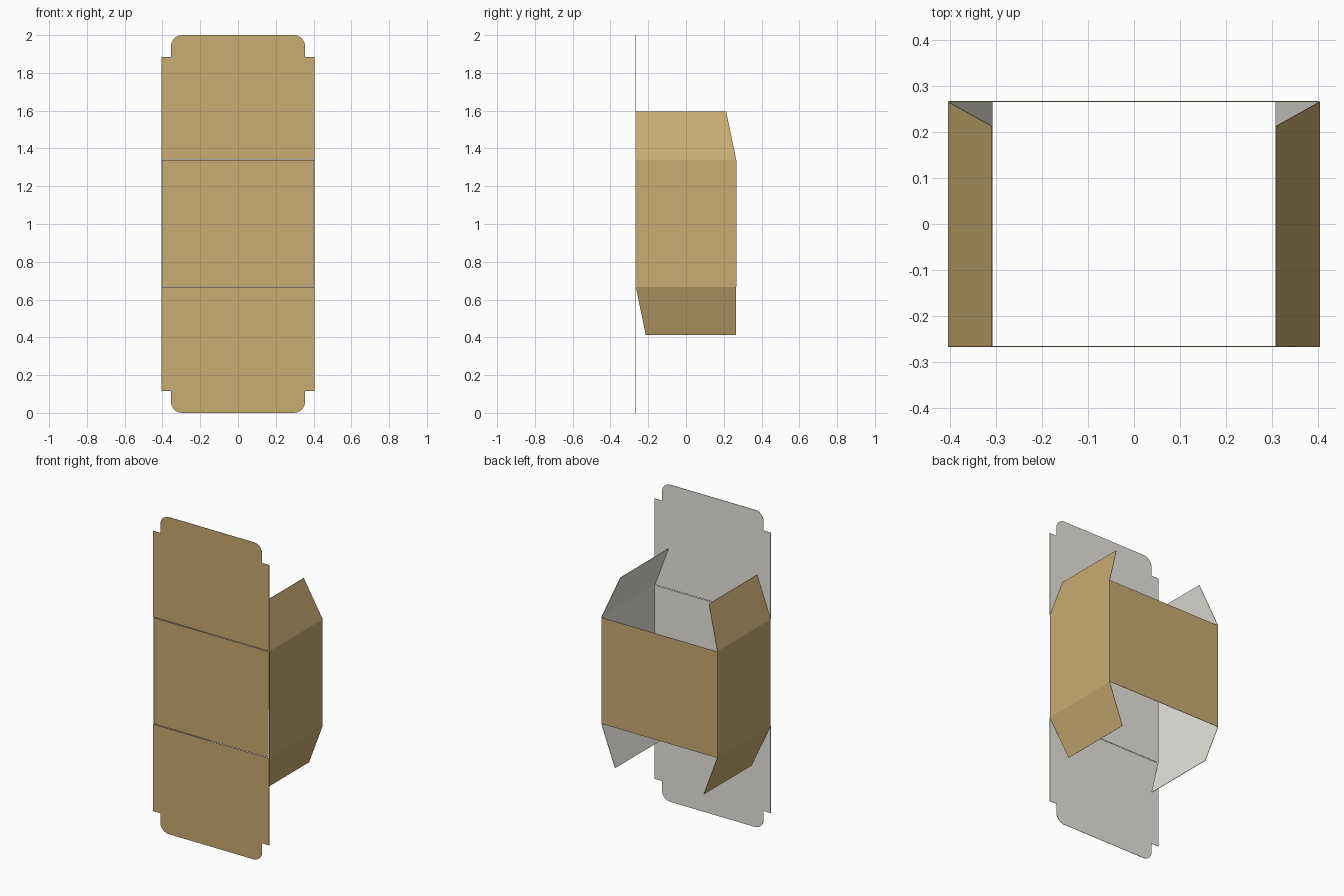
import bpy, bmesh, math
from mathutils import Vector

if "Cube" in bpy.data.objects:
    bpy.data.objects.remove(bpy.data.objects["Cube"])

W, D = 0.405, 0.268          # half width and half depth
Z0, Z1 = 0.667, 1.34         # wall bottom and top folds
T = 0.002                    # card thickness
GAP = 0.0015                 # half of the fold crease


def material(name, rgb):
    m = bpy.data.materials.new(name)
    m.diffuse_color = (*rgb, 1)
    m.use_nodes = True
    m.node_tree.nodes["Principled BSDF"].inputs["Base Color"].default_value = m.diffuse_color
    return m


card = material("tan_card", (0.584, 0.414, 0.168))
lining = material("pale_lining", (0.80, 0.79, 0.74))


def panel(name, points, outward):
    """Thin card panel: points lie on the outside, inner face gets the lining."""
    n = Vector(outward).normalized()
    bm = bmesh.new()
    outer = [bm.verts.new(p) for p in points]
    inner = [bm.verts.new(Vector(p) - n * T) for p in points]
    bm.faces.new(outer)
    bm.faces.new(inner[::-1])
    for i in range(len(points)):
        j = (i + 1) % len(points)
        bm.faces.new((outer[i], inner[i], inner[j], outer[j]))
    bmesh.ops.recalc_face_normals(bm, faces=bm.faces)
    bm.normal_update()
    for f in bm.faces:
        f.material_index = 1 if f.normal.dot(n) < -0.9 else 0
    me = bpy.data.meshes.new(name)
    bm.to_mesh(me)
    bm.free()
    me.materials.append(card)
    me.materials.append(lining)
    ob = bpy.data.objects.new(name, me)
    bpy.context.collection.objects.link(ob)


# Front and back walls
for name, y, w, s in (("front_wall", -D, 0.399, -1), ("back_wall", D, W - GAP, 1)):
    panel(name, [(-w, y, Z0 + GAP), (w, y, Z0 + GAP),
                 (w, y, Z1 - GAP), (-w, y, Z1 - GAP)], (0, s, 0))

# Closing lids with notched, rounded tuck tabs, half outline as (x, height)
half = [(W, GAP), (W, 0.545), (0.355, 0.545)]
for k in range(9):
    a = math.radians(90 * k / 8)
    half.append((0.295 + 0.06 * math.cos(a), 0.60 + 0.06 * math.sin(a)))
outline = half + [(-x, h) for x, h in reversed(half)]
for name, z, s in (("top_lid", Z1, 1), ("bottom_lid", Z0, -1)):
    scale = 0.66 / 0.66 if s > 0 else Z0 / 0.66
    panel(name, [(x, -D, z + s * h * scale) for x, h in outline], (0, -1, 0))

# Side walls and their inward-leaning dust flaps
YF, YB = -D + T, D - T
for side, s in (("left", -1), ("right", 1)):
    panel(side + "_wall", [(s * W, YF, Z0), (s * W, YB, Z0),
                           (s * W, YB, Z1), (s * W, YF, Z1)], (s, 0, 0))
    tip = s * 0.31
    panel(side + "_top_flap", [(s * W, YF, Z1), (s * W, YB, Z1),
                               (tip, 0.213, 1.595), (tip, YF, 1.595)],
          (s * 0.255, 0, 0.095))
    panel(side + "_bottom_flap", [(s * W, YF, Z0), (s * W, YB, Z0),
                                  (tip, YB, 0.412), (tip, -0.213, 0.412)],
          (s * 0.255, 0, -0.095))
